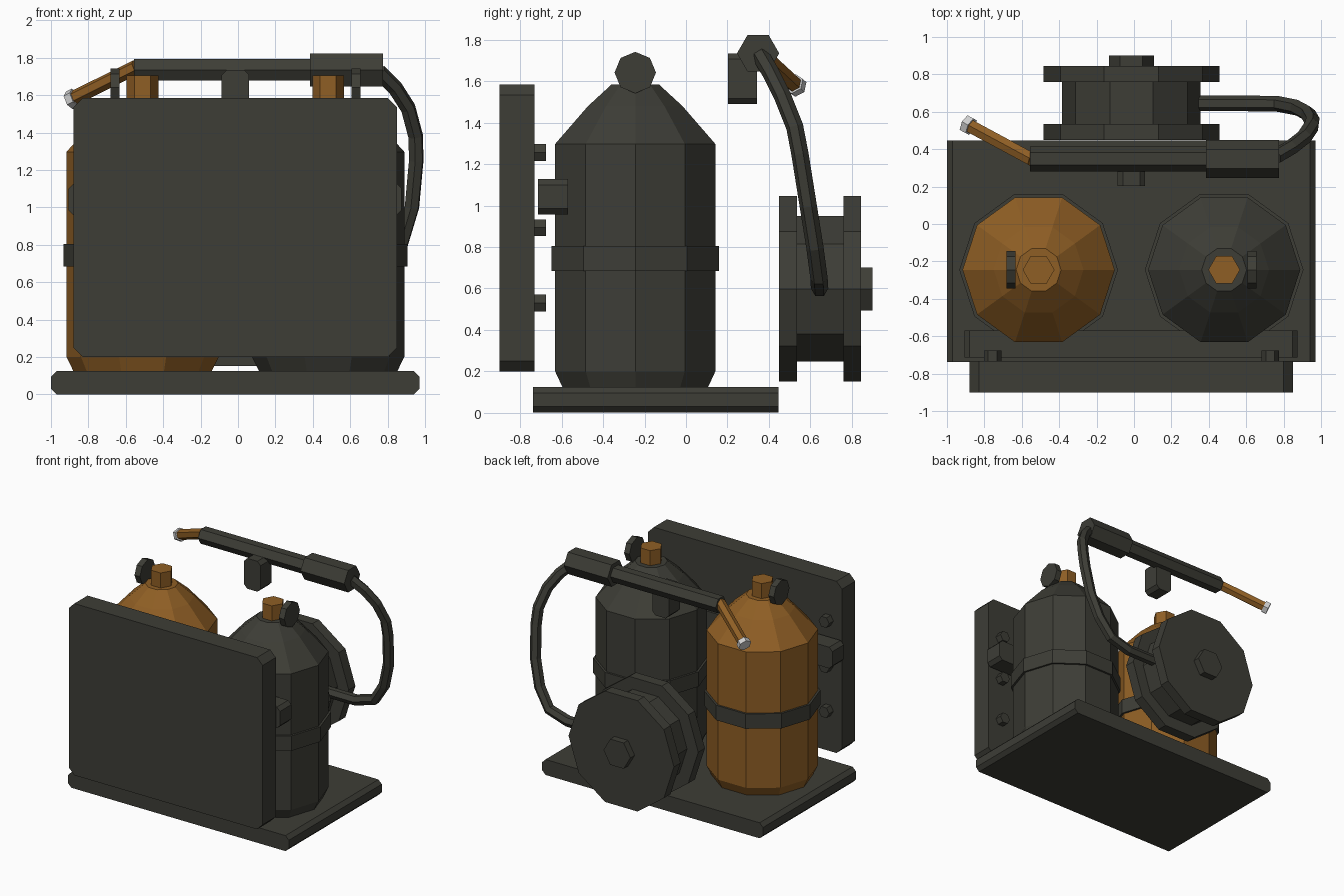
import bpy, bmesh, math
from mathutils import Vector

if "Cube" in bpy.data.objects:
    bpy.data.objects.remove(bpy.data.objects["Cube"])

X, Y, Z = Vector((1, 0, 0)), Vector((0, 1, 0)), Vector((0, 0, 1))


def material(name, rgb):
    m = bpy.data.materials.new(name)
    m.diffuse_color = (*rgb, 1)
    m.use_nodes = True
    m.node_tree.nodes["Principled BSDF"].inputs["Base Color"].default_value = m.diffuse_color
    return m


DARK = material("dark_olive_grey", (0.047, 0.047, 0.037))
BRASS = material("burnt_orange", (0.275, 0.113, 0.018))
SILVER = material("silver", (0.62, 0.62, 0.62))


def build(name, mat, rings):
    """Closed mesh through a list of equal-length rings of points."""
    bm = bmesh.new()
    vs = [[bm.verts.new(p) for p in ring] for ring in rings]
    n = len(vs[0])
    for a, b in zip(vs, vs[1:]):
        for i in range(n):
            j = (i + 1) % n
            bm.faces.new((a[i], a[j], b[j], b[i]))
    bm.faces.new(vs[0])
    bm.faces.new(vs[-1])
    bmesh.ops.recalc_face_normals(bm, faces=bm.faces)
    me = bpy.data.meshes.new(name)
    bm.to_mesh(me)
    bm.free()
    me.materials.append(mat)
    ob = bpy.data.objects.new(name, me)
    bpy.context.collection.objects.link(ob)
    return ob


def turned(name, mat, origin, axis, ref, n, profile):
    """n-sided turned part; profile is (distance along axis, radius)."""
    o, a = Vector(origin), Vector(axis).normalized()
    u = (ref - a * ref.dot(a)).normalized()
    w = a.cross(u)
    angles = [2 * math.pi * i / n for i in range(n)]
    return build(name, mat, [[o + a * d + (u * math.cos(t) + w * math.sin(t)) * r
                              for t in angles] for d, r in profile])


def slab(name, mat, x0, x1, y0, y1, z0, z1, c):
    """Box with its four front-view corners chamfered by c."""
    pts = [(x0 + c, z0), (x1 - c, z0), (x1, z0 + c), (x1, z1 - c),
           (x1 - c, z1), (x0 + c, z1), (x0, z1 - c), (x0, z0 + c)]
    return build(name, mat, [[(x, y, z) for x, z in pts] for y in (y0, y1)])


# Base, front panel and the bar behind it
slab("base_plate", DARK, -1.0, 0.97, -0.738, 0.447, 0, 0.125, 0.03)
slab("front_panel", DARK, -0.88, 0.85, -0.9, -0.732, 0.2, 1.585, 0.05)
slab("panel_bar", DARK, -0.907, 0.875, -0.715, -0.57, 0.957, 1.128, 0.028)

# Tanks with band, valve cap and hand wheel
CX, TY = -0.014, -0.245
for side, s, mat in (("left", -1, BRASS), ("right", 1, DARK)):
    x = CX + s * 0.496
    turned(side + "_tank", mat, (x, TY, 0), Z, X, 10,
           [(0.11, 0.363), (0.2, 0.407), (1.297, 0.407), (1.48, 0.24), (1.585, 0.12)])
    turned(side + "_tank_band", DARK, (x, TY, 0), Z, X, 10, [(0.685, 0.424), (0.805, 0.424)])
    turned(side + "_valve_cap", BRASS, (x, TY, 0), Z, X, 6, [(1.57, 0.085), (1.706, 0.085)])
    turned(side + "_hand_wheel", DARK, (CX + s * 0.62, TY, 1.642), X * s, Z, 8,
           [(0, 0.1), (0.048, 0.1)])
    # Studs on the back of the panel
    for i, z in enumerate((0.53, 0.893, 1.257)):
        turned(f"{side}_stud_{i + 1}", DARK, (CX + s * 0.742, -0.735, z), Y, X, 6,
               [(0, 0.047), (0.058, 0.047)])

# Hose reel
REEL = (CX, 0, 0.598)
turned("reel_front_flange", DARK, REEL, Y, X, 10, [(0.45, 0.47), (0.535, 0.47)])
turned("reel_drum", DARK, REEL, Y, X, 10, [(0.53, 0.37), (0.765, 0.37)])
turned("reel_back_flange", DARK, REEL, Y, X, 10, [(0.76, 0.47), (0.845, 0.47)])
turned("reel_boss", DARK, REEL, Y, X, 6, [(0.84, 0.12), (0.9, 0.12)])

# Spray lance with grip, handle, angled nozzle and tip
LANCE = (0, 0.348, 1.735)
turned("lance_tube", DARK, LANCE, X, Y, 6, [(-0.555, 0.066), (0.39, 0.066)])
turned("lance_grip", DARK, LANCE, X, Y, 6, [(0.385, 0.102), (0.775, 0.102)])
slab("lance_handle", DARK, -0.087, 0.06, 0.202, 0.343, 1.49, 1.735, 0.028)
start, aim = Vector((-0.545, 0.345, 1.75)), Vector((-0.325, 0.175, -0.162))
turned("nozzle", BRASS, start, aim, Z, 6, [(0, 0.04), (aim.length, 0.04)])
turned("nozzle_tip", SILVER, start + aim, aim, Z, 6, [(0, 0.051), (0.04, 0.051)])

# Hose from the reel up to the grip
path = [(0.33, 0.645, 0.6), (0.6, 0.645, 0.6), (0.77, 0.642, 0.65), (0.87, 0.622, 0.8),
        (0.93, 0.59, 1.0), (0.953, 0.55, 1.25), (0.95, 0.525, 1.38), (0.91, 0.465, 1.53),
        (0.84, 0.41, 1.64), (0.755, 0.36, 1.725)]
cu = bpy.data.curves.new("hose", "CURVE")
cu.dimensions = "3D"
cu.bevel_depth = 0.042
cu.bevel_resolution = 1
cu.use_fill_caps = True
sp = cu.splines.new("POLY")
sp.points.add(len(path) - 1)
for p, co in zip(sp.points, path):
    p.co = (*co, 1)
sp.use_smooth = False
cu.materials.append(DARK)
hose = bpy.data.objects.new("hose", cu)
bpy.context.collection.objects.link(hose)
bpy.context.view_layer.objects.active = hose
hose.select_set(True)
bpy.ops.object.convert(target="MESH")
